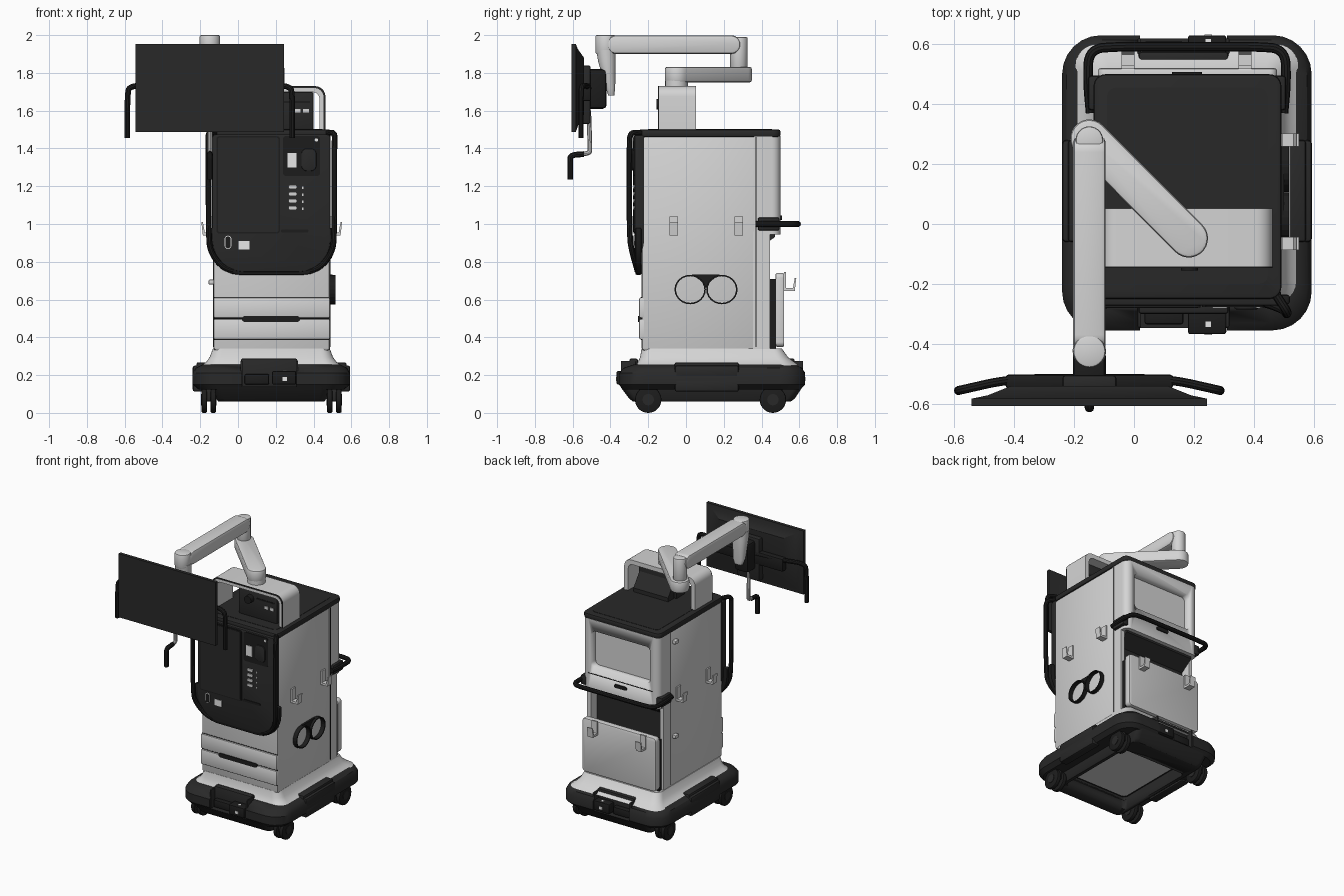
import bpy, bmesh, math
from mathutils import Vector

if "Cube" in bpy.data.objects:
    bpy.data.objects.remove(bpy.data.objects["Cube"])

CX = 0.177  # centre line of the cart


def material(name, v):
    m = bpy.data.materials.new(name)
    m.use_nodes = True
    col = (v, v, v, 1)
    m.diffuse_color = col
    m.node_tree.nodes["Principled BSDF"].inputs["Base Color"].default_value = col
    return m


LIGHT = material("light grey", 0.66)
DARK = material("charcoal", 0.022)
BLACK = material("black rubber", 0.012)
WHITE = material("white", 0.8)


# --- helpers -------------------------------------------------------------
def finish(ob, mat):
    ob.data.materials.clear()
    ob.data.materials.append(mat)
    bpy.ops.object.select_all(action='DESELECT')
    ob.select_set(True)
    bpy.context.view_layer.objects.active = ob
    if ob.type == 'CURVE':
        bpy.ops.object.convert(target='MESH')
        ob = bpy.context.object
    bpy.ops.object.shade_smooth_by_angle(angle=math.radians(35))
    return ob


def loft(name, rings, mat, bevel=0):
    bm = bmesh.new()
    vs = [[bm.verts.new(p) for p in ring] for ring in rings]
    n = len(vs[0])
    for a, b in zip(vs, vs[1:]):
        for i in range(n):
            bm.faces.new((a[i], a[(i + 1) % n], b[(i + 1) % n], b[i]))
    bm.faces.new(vs[0])
    bm.faces.new(vs[-1])
    bmesh.ops.recalc_face_normals(bm, faces=bm.faces)
    if bevel:
        sharp = [e for e in bm.edges if e.calc_face_angle(0) > 0.7]
        bmesh.ops.bevel(bm, geom=sharp, offset=bevel, segments=2, profile=0.5,
                        affect='EDGES', clamp_overlap=True)
    me = bpy.data.meshes.new(name)
    bm.to_mesh(me)
    bm.free()
    ob = bpy.data.objects.new(name, me)
    bpy.context.collection.objects.link(ob)
    return finish(ob, mat)


def place(p, axis, a):
    return {'x': (a, p[0], p[1]), 'y': (p[0], a, p[1]), 'z': (p[0], p[1], a)}[axis]


def prism(name, pts, axis, a0, a1, mat, bevel=0):
    return loft(name, [[place(p, axis, a) for p in pts] for a in (a0, a1)], mat, bevel)


def box(name, x0, x1, y0, y1, z0, z1, mat, bevel=0):
    return prism(name, rrect(x0, x1, y0, y1), 'z', z0, z1, mat, bevel)


def cut(ob, cutter):
    mod = ob.modifiers.new("cut", 'BOOLEAN')
    mod.operation, mod.object, mod.solver = 'DIFFERENCE', cutter, 'EXACT'
    bpy.context.view_layer.objects.active = ob
    bpy.ops.object.modifier_apply(modifier="cut")
    bpy.data.objects.remove(cutter)


def rrect(u0, u1, v0, v1, r=0, rb=None, n=7):
    # rounded rectangle; rb is the radius of the two lower corners
    rb = r if rb is None else rb
    pts = []
    for k, (u, v, q) in enumerate(((u1, v1, r), (u0, v1, r), (u0, v0, rb), (u1, v0, rb))):
        su, sv = (1 if u == u1 else -1), (1 if v == v1 else -1)
        steps = n if q else 1
        for i in range(steps):
            t = math.pi / 2 * (k + (i / (n - 1) if q else 0))
            off = (math.cos(t), math.sin(t)) if q else (0, 0)
            pts.append((u - su * q + q * off[0], v - sv * q + q * off[1]))
    return pts


def capsule(a, b, r, n=14):
    ang = math.atan2(b[1] - a[1], b[0] - a[0])
    pts = []
    for c, start in ((b, ang - math.pi / 2), (a, ang + math.pi / 2)):
        for i in range(n):
            t = start + math.pi * i / (n - 1)
            pts.append((c[0] + r * math.cos(t), c[1] + r * math.sin(t)))
    return pts


def circle(u, v, r, n=28):
    return [(u + r * math.cos(math.tau * i / n), v + r * math.sin(math.tau * i / n)) for i in range(n)]


def tube(name, pts, r, mat):
    pts = [Vector(p) for p in pts]
    for _ in range(3):  # corner cutting rounds the bends
        new = [pts[0]]
        for a, b in zip(pts, pts[1:]):
            new += [a.lerp(b, 0.25), a.lerp(b, 0.75)]
        pts = new + [pts[-1]]
    cu = bpy.data.curves.new(name, 'CURVE')
    cu.dimensions = '3D'
    cu.bevel_depth, cu.bevel_resolution, cu.use_fill_caps = r, 3, True
    sp = cu.splines.new('POLY')
    sp.points.add(len(pts) - 1)
    for q, p in zip(sp.points, pts):
        q.co = (*p, 1)
    ob = bpy.data.objects.new(name, cu)
    bpy.context.collection.objects.link(ob)
    return finish(ob, mat)


def mirrored(pts, cx):
    return pts + [(2 * cx - x, y, z) for x, y, z in reversed(pts)]


def hook(name, axis, at, base, s, z):
    # J-shaped hook standing out from a wall at base in direction s
    j = ((0, .1), (0, 0), (.058, 0), (.066, .07), (.058, .07), (.048, .015), (.012, .015), (.012, .1))
    prism(name, [(base + s * u, z + v) for u, v in j], axis, at - .022, at + .022, LIGHT)


# --- base: wide shell, narrow keel between the wheels, hollow underneath ---
def ring(inset, r, z, front, back):
    return [(x, y, z) for x, y in rrect(-.24 + inset, .593 - inset, front, back, r)]


shell = loft("base", [ring(.03, .11, .125, -.335, .605), ring(0, .13, .15, -.355, .63),
                      ring(0, .13, .21, -.355, .63), ring(.015, .12, .238, -.33, .615),
                      ring(.05, .09, .255, -.28, .58)], DARK)
keel = loft("base_keel", [ring(.135, .04, .06, -.28, .555), ring(.125, .04, .075, -.3, .575),
                          ring(.115, .04, .135, -.345, .615)], DARK)
for part in (shell, keel):
    cut(part, prism("hollow_cutter", rrect(-.08, .435, -.19, .42, .03), 'z', 0, .18, DARK))
prism("underside_frame", rrect(-.08, .435, -.19, .42, .03), 'z', .15, .19, BLACK)
prism("underside_plate", rrect(-.065, .42, -.175, .405, .03), 'z', .144, .16, LIGHT)
loft("base_flare", [ring(.045, .07, .25, -.265, .6), ring(.07, .07, .268, -.255, .575),
                    ring(.09, .06, .295, -.243, .54), ring(.107, .05, .34, -.235, .508)], LIGHT)

# pedal bays at both ends
for s, y in ((-1, -.355), (1, .63)):
    tag = "front" if s < 0 else "rear"
    cut(shell, box("bay_cutter", .02, .31, *sorted((y + s * .05, y - s * .06)), .14, .4, DARK))
    box(tag + "_bay_wall", .015, .315, *sorted((y - s * .055, y - s * .1)), .14, .288, DARK, .01)
    for x in (.012, .306):
        box(tag + "_bay_cheek", x, x + .012, *sorted((y - s * .01, y - s * .09)), .14, .275, DARK, .004)
    reach = .013 if s < 0 else 0
    box(tag + "_lock_pedal", .035, .165, *sorted((y - s * .02, y - s * .07)), .15, .205, BLACK, .008)
    box(tag + "_brake_pedal", .18, .308, *sorted((y + s * reach, y - s * .07)), .15, .222, BLACK, .008)
    box(tag + "_pedal_mark", .235, .26, *sorted((y + s * (reach + .002), y - s * .01)), .17, .19, WHITE)
    box(tag + "_pedal_top_mark", .238, .257, *sorted((y - s * .012, y - s * .03)), .215, .225, WHITE)
for s in (-1, 1):
    x = CX + s * .415
    box("side_step_housing", *sorted((x - s * .1, x - s * .018)), -.06, .28, .2, .268, DARK, .01)
    for z in (.112, .185):
        box("side_step", *sorted((x - s * .06, x + s * .002)), -.06, .28, z, z + .066, DARK, .012)

# casters with twin wheels
for x in (-.155, .51):
    for y in (-.2, .46):
        box("caster_fork", x - .015, x + .015, y - .05, y + .05, .06, .13, DARK, .008)
        for s in (-1, 1):
            prism("caster_wheel", circle(y, .07, .07), 'x', x + s * .01, x + s * .038, BLACK, .006)
            prism("caster_hub", circle(y, .07, .03), 'x', x + s * .03, x + s * .041, DARK)

# --- cabinet -------------------------------------------------------------
box("cabinet", -.13, .487, -.235, .37, .33, 1.465, LIGHT, .014)
for x in (-.13, .457):
    box("rear_side_wall", x, x + .03, .355, .445, .33, .96, LIGHT)
box("rear_niche", -.1, .457, .365, .375, .33, .95, DARK)
prism("niche_ceiling", [(.37, .86), (.47, .93), (.47, .955), (.37, .955)], 'x', -.1, .457, DARK)
upper = prism("rear_upper_panel", rrect(-.13, .487, .36, .5, .045, 0), 'z', .945, 1.465, LIGHT)
cut(upper, prism("window_cutter", rrect(-.06, .415, 1.12, 1.385, .03), 'y', .45, .6, LIGHT))
box("rear_seam", -.085, .44, .49, .5015, 1.066, 1.072, BLACK)
prism("rear_latch", rrect(CX - .05, CX + .05, 1.02, 1.045, .012), 'y', .49, .507, BLACK)
box("rear_pocket_back", -.115, .472, .43, .476, .33, .71, BLACK)
prism("rear_pocket", rrect(-.12, .477, .35, .74, .025), 'y', .474, .52, LIGHT, .008)
for x in (-.02, .37):
    hook("rear_hook", 'x', x, .518, 1, .645)
for x in (-.132, .485):
    box("panel_seam", x, x + .004, .369, .373, .35, 1.46, BLACK)

# top cap and rear handle
prism("top_cap", rrect(-.135, .492, -.25, .5, .04), 'z', 1.46, 1.5, DARK, .01)
prism("top_tray", rrect(-.09, .447, -.2, .455, .03), 'z', 1.495, 1.502, DARK)
tube("rear_handle", mirrored([(-.145, .37, 1), (-.155, .48, 1), (-.15, .585, 1), (-.05, .592, 1), (.05, .592, 1)], CX),
     .016, BLACK)
for s in (-1, 1):
    x = CX + s * .31
    box("handle_mount", *sorted((x - s * .03, x + s * .02)), .38, .495, .965, 1.035, DARK, .01)

# drawers
for z in (.389, .503):
    box("drawer", -.129, .486, -.248, -.2, z, z + .108, LIGHT, .008)
box("drawer_gap", -.126, .483, -.238, -.2, .386, .614, BLACK)
prism("drawer_handle", capsule((.035, .497), (.315, .497), .015), 'y', -.254, -.23, BLACK)

# --- front console -------------------------------------------------------
prism("console", rrect(-.137, .49, .745, 1.475, .02, .17), 'y', -.272, -.22, DARK, .008)
prism("console_rim", rrect(-.165, .52, .73, .98, .01, .18), 'y', -.268, -.236, BLACK, .008)
prism("console_screen_frame", rrect(-.115, .222, .95, 1.465, .015), 'y', -.278, -.26, BLACK)
prism("console_screen", rrect(-.107, .214, .958, 1.457, .01), 'y', -.281, -.26, DARK)
prism("control_panel", rrect(.238, .435, 1.255, 1.465, .015), 'y', -.277, -.26, BLACK)
prism("control_knob", rrect(.335, .415, 1.28, 1.4, .03), 'y', -.285, -.26, DARK, .006)
box("control_label", .262, .31, -.281, -.26, 1.3, 1.375, WHITE)
prism("control_light", circle(.415, 1.445, .009), 'y', -.281, -.26, WHITE)
for i in range(4):
    z = 1.075 + i * .037
    prism("port", rrect(.267, .312, z, z + .02, .008), 'y', -.28, -.26, LIGHT)
    box("port_mark", .34, .347, -.275, -.26, z, z + .012, LIGHT)
prism("card_slot", capsule((.235, .963), (.365, .963), .008), 'y', -.277, -.26, BLACK)
prism("socket_ring", capsule((-.053, .885), (-.053, .92), .018), 'y', -.279, -.26, LIGHT)
prism("socket", capsule((-.053, .885), (-.053, .92), .014), 'y', -.281, -.26, BLACK)
box("socket_label", .002, .06, -.276, -.26, .865, .91, WHITE)
for s in (-1, 1):
    tube("front_handle", [(CX + s * u, y, z) for u, y, z in (
        (.3, -.24, 1.482), (.336, -.295, 1.485), (.333, -.3, 1.42), (.333, -.3, .93),
        (.322, -.285, .85), (.26, -.262, .77), (.2, -.258, .752))], .015, BLACK)

# --- side fittings -------------------------------------------------------
for y in (-.065, .28):
    hook("left_hook", 'y', y, .485, 1, .94)
    hook("right_hook", 'y', y, -.128, -1, .94)
for z in (.68, 1.37):
    box("right_clip", -.155, -.125, .3, .34, z, z + .025, LIGHT, .004)
for y in (.022, .19):
    for k in range(24):  # holder hoop from short staves
        t, u = math.tau * k / 24, math.tau * (k + 1) / 24
        arc = [(y + a * math.cos(w), .653 + .94 * a * math.sin(w))
               for a, w in ((.083, t), (.083, u), (.075, u), (.075, t))]
        prism("cable_hoop", arc, 'x', .485, .517, BLACK)
prism("hoop_bridge", [(.03, .733), (.18, .733), (.12, .69), (.106, .66), (.092, .69)], 'x', .485, .5, BLACK)


# --- bridge and instrument on top ---------------------------------------
def arch(t):
    outer = rrect(-.11, .463, 1.5, 1.73, .055, 0)
    inner = rrect(-.11 + t, .463 - t, 1.5, 1.73 - t, .055 - t * .6, 0)
    return outer[-1:] + outer[:-1] + inner[:-1][::-1] + inner[-1:]


prism("bridge", arch(.032), 'y', -.142, .052, LIGHT)
prism("bridge_trim", arch(.01), 'y', -.147, -.141, DARK)
box("instrument", .09, .4, -.12, -.02, 1.5, 1.699, DARK, .008)
prism("instrument_foot", [(-.03, 1.5), (.05, 1.5), (.05, 1.53), (-.03, 1.64)], 'x', .11, .39, DARK)
prism("instrument_knob", circle(.185, 1.635, .028), 'y', -.155, -.11, BLACK)
for x in (.3, .345):
    box("instrument_button", x, x + .03, -.125, -.11, 1.59, 1.61, LIGHT)
box("instrument_slot", .23, .38, -.123, -.11, 1.64, 1.65, BLACK)

# --- monitor arm ---------------------------------------------------------
AX = -.149
prism("arm_post", circle(.185, -.05, .06), 'z', 1.72, 1.77, LIGHT)
prism("lower_arm", capsule((.183, -.048), (AX, .285), .064), 'z', 1.75, 1.832, LIGHT, .012)
prism("elbow", circle(AX, .28, .046), 'z', 1.82, 1.99, LIGHT, .008)
prism("upper_arm", capsule((-.37, 1.95), (.24, 1.95), .049), 'x', AX - .054, AX + .054, LIGHT, .014)
prism("wrist", circle(AX, -.425, .054), 'z', 1.9, 2.0, LIGHT, .008)
loft("wrist_drop", [[(x, y, z) for x, y in rrect(AX - w, AX + w, y0, y1, r)] for z, w, y0, y1, r in
                    ((1.92, .056, -.475, -.372, .05), (1.86, .054, -.465, -.372, .045),
                     (1.72, .045, -.425, -.375, .024), (1.68, .03, -.412, -.38, .015))], LIGHT)

# --- monitor -------------------------------------------------------------
loft("monitor", [[(x, y, z) for x, z in rrect(AX - w, AX + w, z0, z1)] for y, w, z0, z1 in
                 ((-.607, .393, 1.488, 1.952), (-.583, .393, 1.488, 1.952),
                  (-.572, .34, 1.52, 1.925), (-.54, .26, 1.58, 1.88))], DARK)
box("monitor_bracket", AX - .055, AX + .055, -.55, -.42, 1.61, 1.82, BLACK, .02)
box("monitor_back_plate", AX - .09, AX + .09, -.555, -.505, 1.53, 1.84, DARK, .01)
box("monitor_cross_bar", AX - .28, AX + .28, -.55, -.502, 1.65, 1.745, BLACK, .012)
tube("monitor_handle", mirrored([(AX - .437, -.556, 1.455), (AX - .437, -.556, 1.68), (AX - .425, -.553, 1.735),
                                 (AX - .27, -.518, 1.73), (AX - .1, -.515, 1.72)], AX), .015, BLACK)
tube("adjuster_rod", [(AX, -.515, 1.6), (AX, -.508, 1.4), (AX, -.51, 1.375), (AX, -.56, 1.37)], .013, LIGHT)
tube("adjuster_grip", [(AX, -.54, 1.37), (AX, -.612, 1.365), (AX, -.613, 1.33), (AX, -.613, 1.235)], .016, BLACK)
